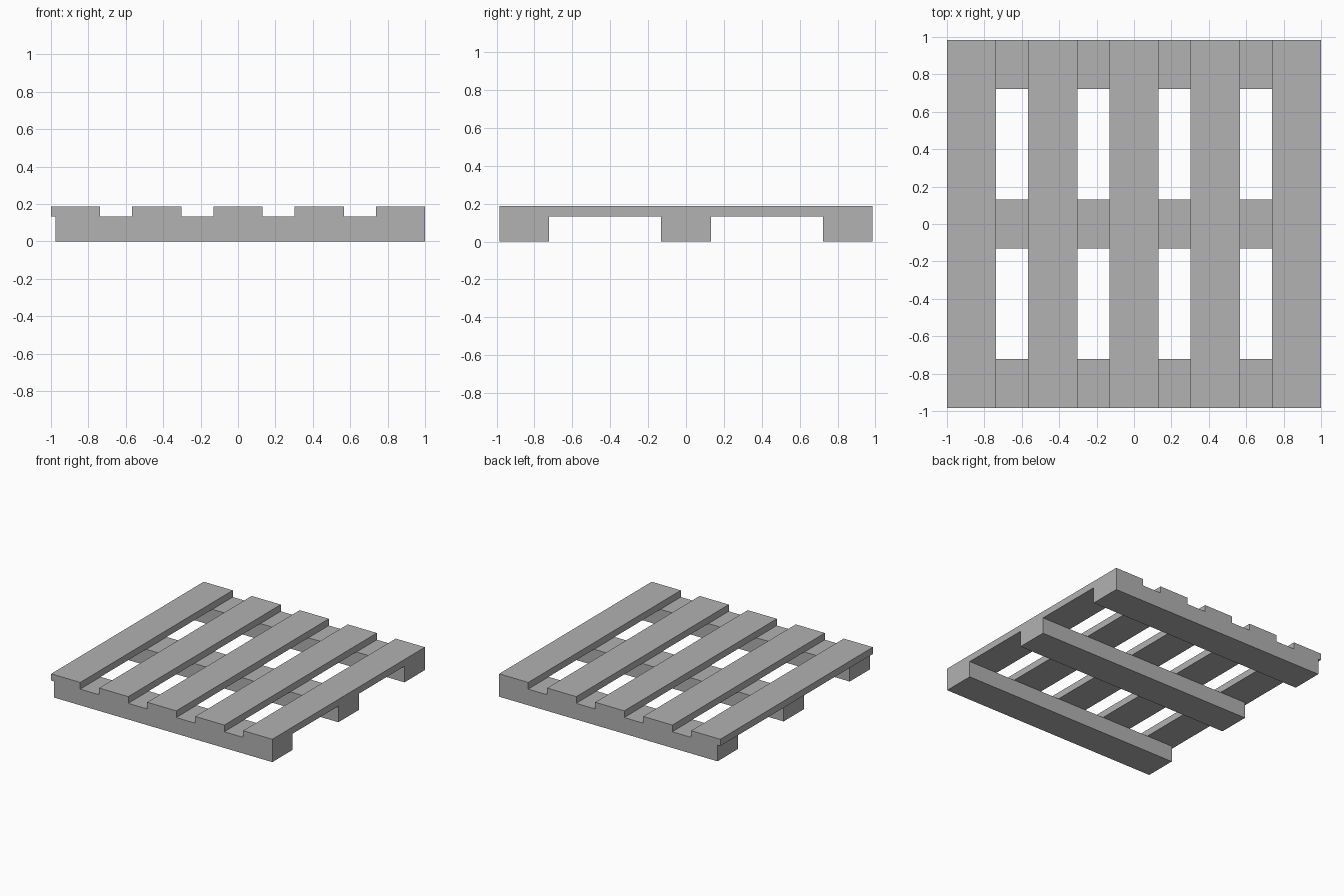
import bpy

cube = bpy.data.objects.get("Cube")
if cube:
    bpy.data.objects.remove(cube, do_unlink=True)

# One plain grey for the whole pallet
GREY = (0.445, 0.445, 0.445, 1)
grey = bpy.data.materials.new("plain grey")
grey.use_nodes = True
grey.diffuse_color = GREY
grey.node_tree.nodes["Principled BSDF"].inputs["Base Color"].default_value = GREY

HALF_DEPTH = 0.985
BEAM_TOP = 0.132
DECK_TOP = 0.187
WIDTH = 0.263


def plank(name, low, high):
    """Add a box reaching from the low corner to the high corner."""
    centre = [(a + b) / 2 for a, b in zip(low, high)]
    bpy.ops.mesh.primitive_cube_add(size=1, location=centre)
    obj = bpy.context.object
    obj.name = name
    obj.scale = [b - a for a, b in zip(low, high)]
    bpy.ops.object.transform_apply(location=False, rotation=False, scale=True)
    obj.data.materials.append(grey)


# Three beams across the width, stopping slightly short on the right
for name, y in (("front", -HALF_DEPTH), ("middle", -WIDTH / 2),
                ("back", HALF_DEPTH - WIDTH)):
    plank(name + "_beam", (-0.975, y, 0), (1, y + WIDTH, BEAM_TOP))

# Five evenly spaced deck boards running front to back
STEP = (2 - WIDTH) / 4
for i in range(5):
    x = -1 + i * STEP
    plank(f"deck_board_{i + 1}", (x, -HALF_DEPTH, BEAM_TOP),
          (x + WIDTH, HALF_DEPTH, DECK_TOP))
